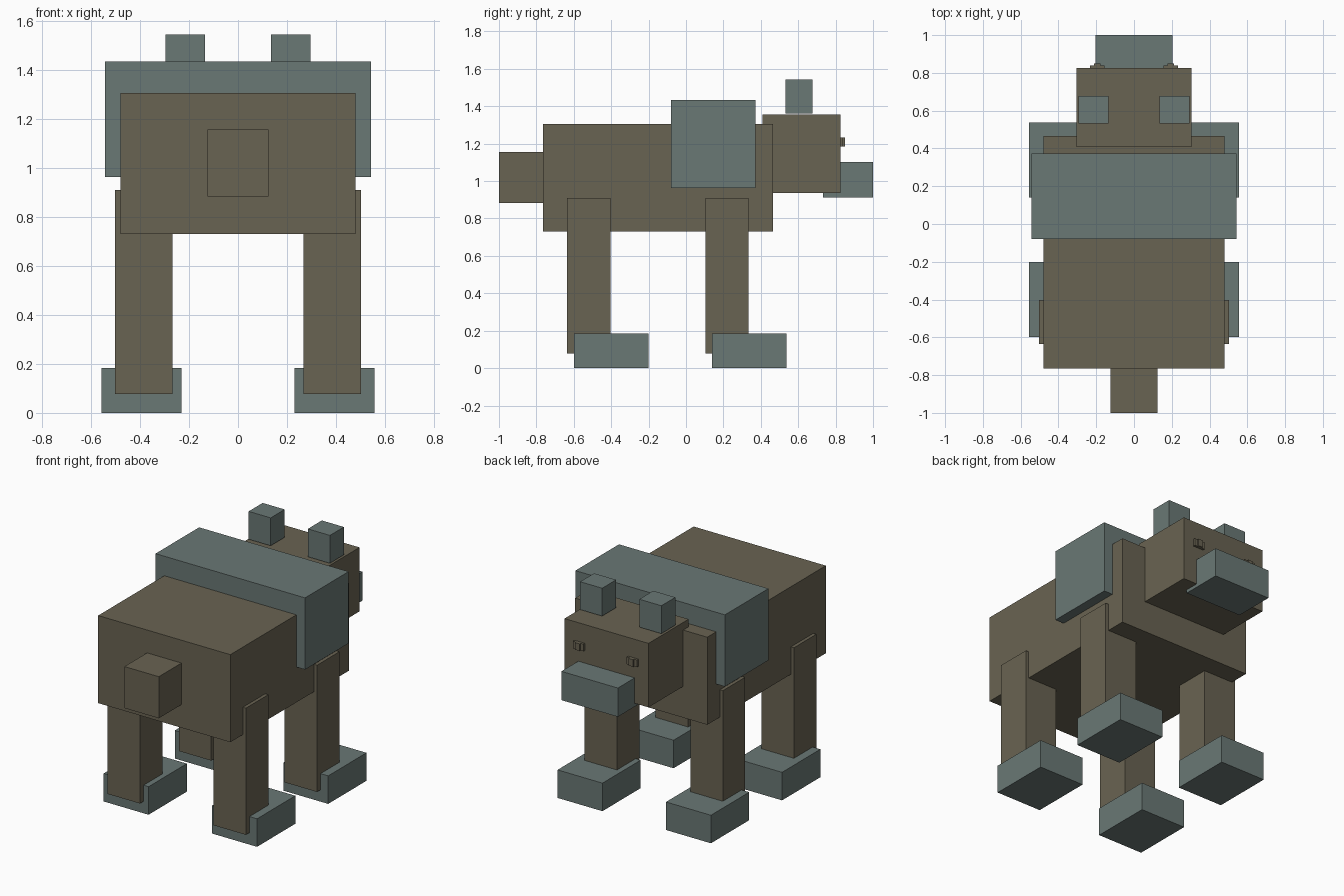
import bpy
from mathutils import Vector

cube = bpy.data.objects.get("Cube")
if cube:
    bpy.data.objects.remove(cube, do_unlink=True)


def material(name, rgb):
    mat = bpy.data.materials.new(name)
    mat.use_nodes = True
    mat.diffuse_color = (*rgb, 1)
    mat.node_tree.nodes["Principled BSDF"].inputs["Base Color"].default_value = (*rgb, 1)
    return mat


brown = material("olive brown", (0.141, 0.125, 0.084))
grey = material("slate grey", (0.144, 0.188, 0.178))


def box(name, mat, x, y, z):
    """Box spanning the given (low, high) range on each axis."""
    lo, hi = Vector((x[0], y[0], z[0])), Vector((x[1], y[1], z[1]))
    bpy.ops.mesh.primitive_cube_add(size=1, location=(lo + hi) / 2)
    obj = bpy.context.object
    obj.name = name
    obj.scale = hi - lo
    bpy.ops.object.transform_apply(location=False, rotation=False, scale=True)
    obj.data.materials.append(mat)
    return obj


def pair(name, mat, x, y, z):
    """The same box on both sides of the body."""
    box("left_" + name, mat, x, y, z)
    box("right_" + name, mat, (-x[1], -x[0]), y, z)


# Trunk, saddle band and tail
box("body", brown, (-0.48, 0.48), (-0.765, 0.465), (0.73, 1.305))
box("saddle", grey, (-0.543, 0.543), (-0.08, 0.372), (0.962, 1.433))
box("tail", brown, (-0.125, 0.125), (-1.0, -0.76), (0.882, 1.155))

# Head
box("head", brown, (-0.305, 0.305), (0.408, 0.825), (0.935, 1.355))
box("muzzle", grey, (-0.205, 0.205), (0.732, 1.0), (0.913, 1.102))
pair("ear", grey, (0.135, 0.295), (0.532, 0.677), (1.36, 1.543))
pair("eye", brown, (0.157, 0.232), (0.82, 0.84), (1.185, 1.232))
pair("pupil", brown, (0.178, 0.211), (0.82, 0.85), (1.185, 1.232))

# Legs and feet
for end, leg_y, foot_y in (("front", 0.103, 0.14), ("back", -0.635, -0.598)):
    pair(end + "_leg", brown, (0.267, 0.502), (leg_y, leg_y + 0.232), (0.078, 0.91))
    pair(end + "_foot", grey, (0.231, 0.557), (foot_y, foot_y + 0.397), (0, 0.184))
